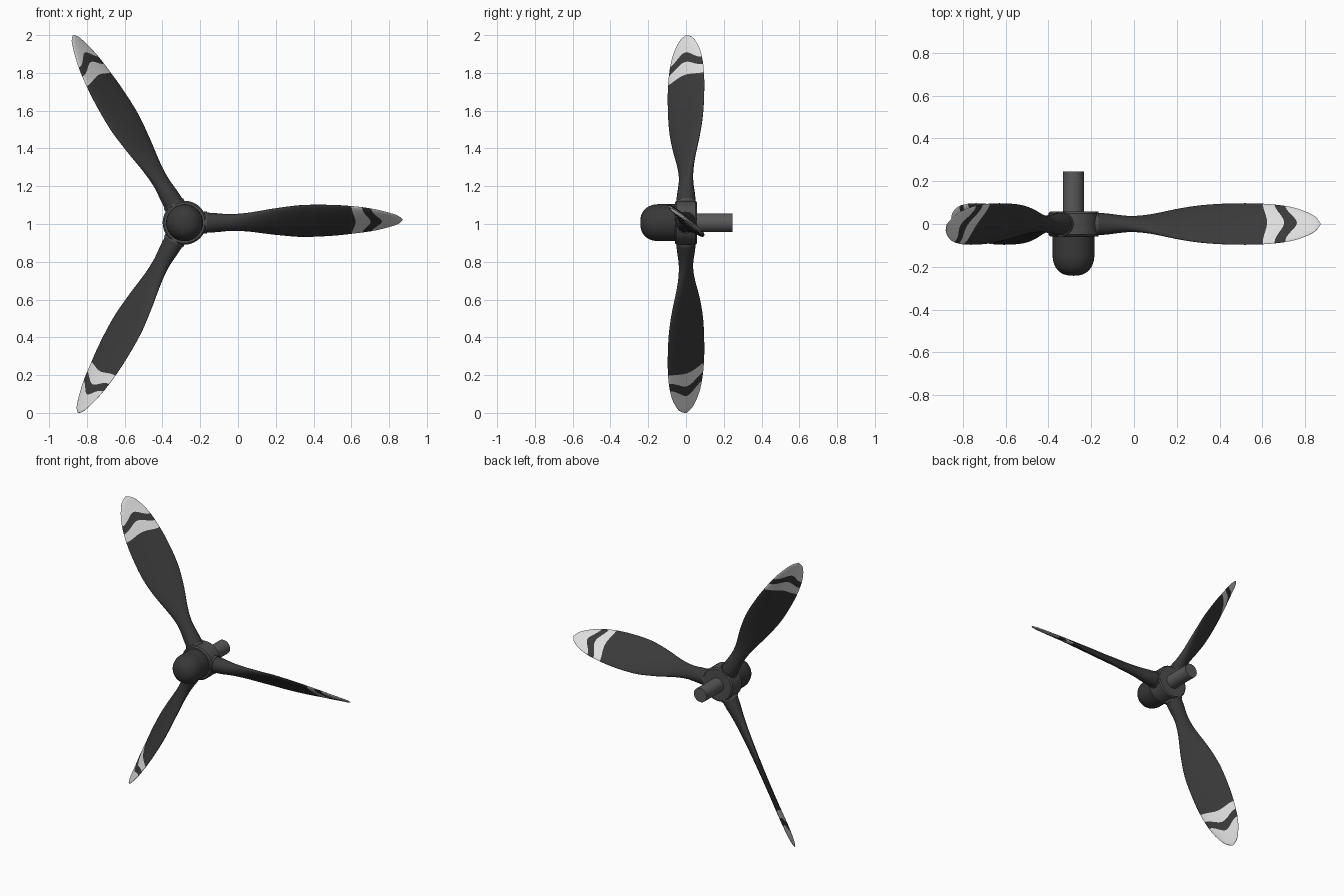
import bpy, bmesh, math
from mathutils import Vector, Matrix

if "Cube" in bpy.data.objects:
    bpy.data.objects.remove(bpy.data.objects["Cube"])

HUB = Vector((-0.283, 0, 1.007))


def material(name, value):
    m = bpy.data.materials.new(name)
    m.use_nodes = True
    m.diffuse_color = (value, value, value, 1)
    m.node_tree.nodes["Principled BSDF"].inputs["Base Color"].default_value = (value, value, value, 1)
    return m


blade_grey = material("blade dark grey", 0.043)
stripe_white = material("stripe white", 0.75)
spinner_grey = material("spinner charcoal", 0.04)
hub_grey = material("hub grey", 0.075)
shaft_grey = material("shaft grey", 0.10)


def finish(name, bm, mats, turn=0.0, angle=40):
    bmesh.ops.recalc_face_normals(bm, faces=bm.faces)
    mesh = bpy.data.meshes.new(name)
    bm.to_mesh(mesh)
    bm.free()
    for m in mats:
        mesh.materials.append(m)
    obj = bpy.data.objects.new(name, mesh)
    bpy.context.collection.objects.link(obj)
    obj.location = HUB
    obj.rotation_euler = (0, -turn, 0)
    bpy.ops.object.select_all(action="DESELECT")
    obj.select_set(True)
    bpy.context.view_layer.objects.active = obj
    bpy.ops.object.shade_smooth_by_angle(angle=math.radians(angle))
    return obj


def skin(bm, rings):
    """Join matching rings of points with quads and cap both ends."""
    rows = [[bm.verts.new(p) for p in ring] for ring in rings]
    n = len(rows[0])
    bands = []
    for a, b in zip(rows, rows[1:]):
        bands.append([bm.faces.new((a[i], a[(i + 1) % n], b[(i + 1) % n], b[i])) for i in range(n)])
    bm.faces.new(rows[0])
    bm.faces.new(rows[-1])
    return bands


def lathe(name, profile, mat, axis="Y", turn=0.0, n=40):
    """Turn (radius, distance) points about the y or x axis."""
    rings = []
    for r, d in profile:
        ring = []
        for i in range(n):
            a = math.tau * i / n
            u, v = r * math.cos(a), r * math.sin(a)
            ring.append((u, d, v) if axis == "Y" else (d, u, v))
        rings.append(ring)
    bm = bmesh.new()
    skin(bm, rings)
    return finish(name, bm, [mat], turn)


# Blade sections: radius, half chord, pitch in degrees, half thickness
SECTIONS = [
    (0.08, 0.055, 30, 0.055), (0.16, 0.052, 30, 0.048), (0.25, 0.047, 30, 0.035),
    (0.34, 0.060, 38, 0.027), (0.485, 0.098, 45, 0.021), (0.62, 0.122, 47, 0.018),
    (0.78, 0.126, 50, 0.016), (0.90, 0.118, 53, 0.014), (0.99, 0.103, 55, 0.012),
    (1.05, 0.085, 57, 0.010), (1.10, 0.061, 58, 0.008), (1.135, 0.036, 58, 0.006),
    (1.155, 0.003, 58, 0.002),
]


def slope(i, k):
    a, b = SECTIONS[max(i - 1, 0)], SECTIONS[min(i + 1, len(SECTIONS) - 1)]
    return (b[k] - a[k]) / (b[0] - a[0])


def section(r):
    """Smoothly interpolated half chord, pitch and half thickness."""
    i = 0
    while i < len(SECTIONS) - 2 and r > SECTIONS[i + 1][0]:
        i += 1
    a, b = SECTIONS[i], SECTIONS[i + 1]
    h = b[0] - a[0]
    t = (r - a[0]) / h
    return [a[k] * (1 + 2 * t) * (1 - t) ** 2 + b[k] * t * t * (3 - 2 * t)
            + h * t * (1 - t) * ((1 - t) * slope(i, k) - t * slope(i + 1, k)) for k in (1, 2, 3)]


# Stations along the blade with the forward bulge of each row, so stripes are wavy
STATIONS = [(0.08, 0), (0.8, 0), (0.885, 0.02), (0.94, 0.045), (0.99, 0.055), (1.155, 0)]
STEPS = [22, 3, 2, 2, 12]
WHITE = (2, 4)


def build_blade(name, turn, n=36):
    rings, spans = [], []
    for k, steps in enumerate(STEPS):
        (u0, w0), (u1, w1) = STATIONS[k], STATIONS[k + 1]
        for j in range(steps + (k == len(STEPS) - 1)):
            f = j / steps
            if k == len(STEPS) - 1:
                f = math.sin(f * math.pi / 2)
            ring = []
            for i in range(n):
                a = math.tau * i / n
                s, t = math.cos(a), math.sin(a)
                r = u0 + (u1 - u0) * f + (w0 + (w1 - w0) * f) * (1 + math.cos(math.pi * s)) / 2
                chord, pitch, thick = section(r)
                p = math.radians(pitch)
                c, d = chord * s, thick * t
                lift = 0.015 * min(1, max(0, (r - 0.2) / 0.7))
                ring.append((r, -c * math.sin(p) + d * math.cos(p),
                             c * math.cos(p) + d * math.sin(p) + lift))
            rings.append(ring)
            spans.append(k)
    bm = bmesh.new()
    for band, k in zip(skin(bm, rings), spans):
        for f in band:
            f.material_index = int(k in WHITE)
    bm.faces.ensure_lookup_table()
    bm.faces[-1].material_index = 1
    finish(name, bm, [blade_grey, stripe_white], turn, 60)


# Three blades, each held in a round socket
for label, turn in (("left", 0), ("upper", math.tau / 3), ("lower", -math.tau / 3)):
    build_blade(label + "_blade", turn)
    lathe(label + "_blade_socket", [(0.058, 0.02), (0.058, 0.118)], hub_grey, "X", turn)

# Hub drum
lathe("hub", [(0.108, -0.058), (0.116, -0.05), (0.116, 0.05), (0.108, 0.058)], hub_grey)

# Rounded spinner
dome = [(0.098, -0.04), (0.098, -0.14)]
for i in range(1, 13):
    a = i / 12 * math.pi / 2
    dome.append((max(0.098 * math.cos(a) ** 0.8, 0.001), -0.14 - 0.102 * math.sin(a) ** 0.9))
lathe("spinner", dome, spinner_grey)

# Drive shaft
lathe("drive_shaft", [(0.049, 0.03), (0.049, 0.246)], shaft_grey)
